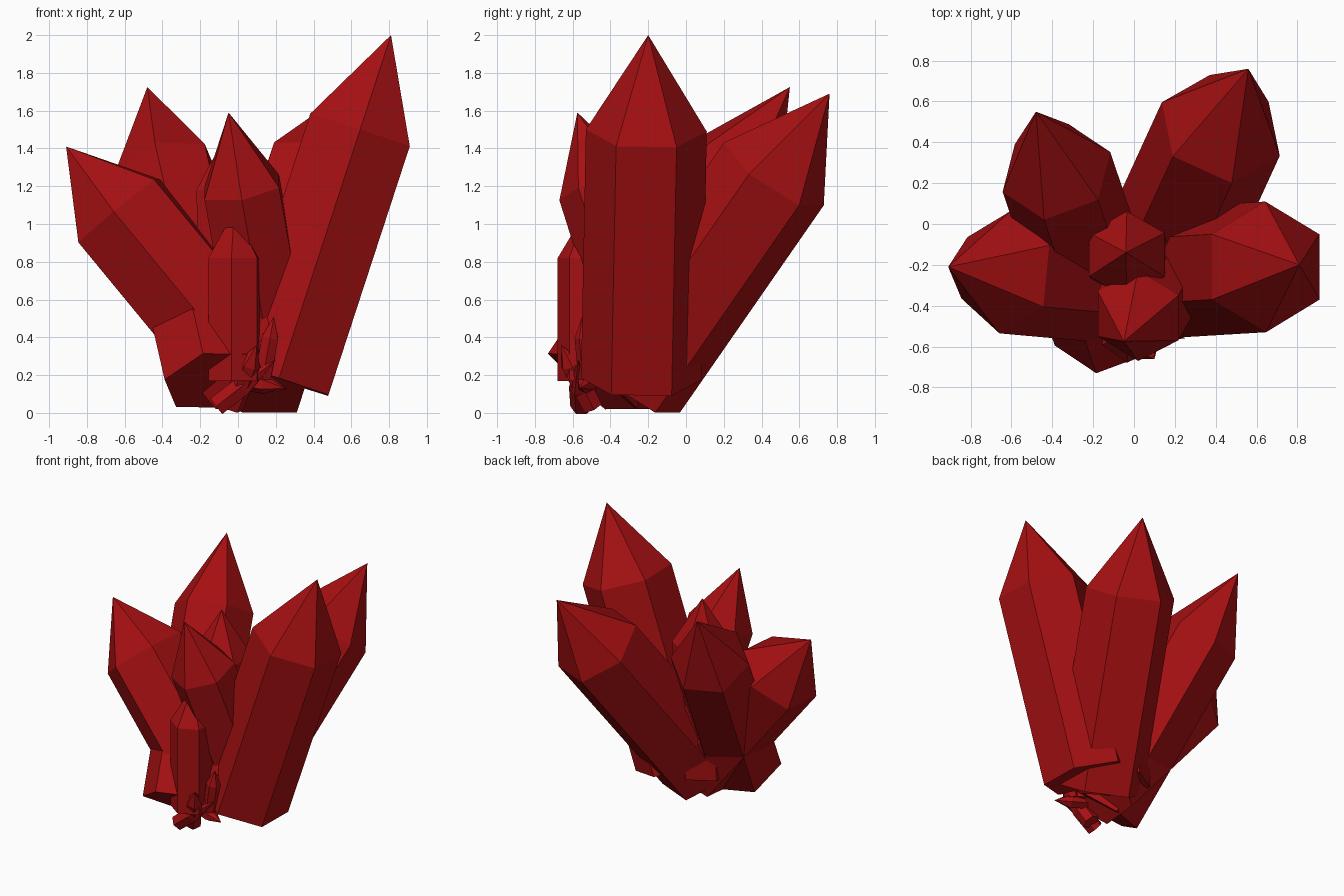
import bpy
import bmesh
import math
from mathutils import Vector, Matrix

default = bpy.data.objects.get("Cube")
if default:
    bpy.data.objects.remove(default, do_unlink=True)

RED = (0.38, 0.005, 0.006, 1.0)
red = bpy.data.materials.new("deep red crystal")
red.use_nodes = True
red.diffuse_color = RED
red.node_tree.nodes["Principled BSDF"].inputs["Base Color"].default_value = RED


def crystal(name, shoulder, tip, radius, length, corner):
    """Six-sided prism with a pointed end; corner aims one edge of the prism."""
    shoulder, tip = Vector(shoulder), Vector(tip)
    axis = (tip - shoulder).normalized()
    u = Vector(corner)
    u = (u - axis * u.dot(axis)).normalized()
    v = axis.cross(u)
    bm = bmesh.new()
    # prism along the axis, then its top cap is poked out into the point
    ret = bmesh.ops.create_cone(bm, cap_ends=True, segments=6, radius1=radius,
                                radius2=radius, depth=length)
    # turn a corner of the cone onto local +x
    first = ret["verts"][0].co
    turn = Matrix.Rotation(-math.atan2(first.y, first.x), 3, "Z")
    frame = Matrix((u, v, axis)).transposed()
    middle = shoulder - axis * length / 2
    for vert in bm.verts:
        vert.co = middle + frame @ (turn @ vert.co)
    bm.normal_update()
    top = max(bm.faces, key=lambda f: f.calc_center_median().dot(axis))
    bmesh.ops.poke(bm, faces=[top])["verts"][0].co = tip
    mesh = bpy.data.meshes.new(name)
    bm.to_mesh(mesh)
    bm.free()
    mesh.materials.append(red)
    obj = bpy.data.objects.new(name, mesh)
    bpy.context.collection.objects.link(obj)


# Large crystals fanning out of a common base
crystal("left_tall_crystal", (0.645, -0.21, 1.495), (0.81, -0.2, 2.0),
        0.32, 1.385, (0, 1, 0))
crystal("right_leaning_crystal", (-0.63, -0.235, 1.07), (-0.91, -0.21, 1.41),
        0.302, 1.146, (0.03, 0.295, 0))
crystal("back_left_crystal", (0.425, 0.465, 1.265), (0.56, 0.76, 1.69),
        0.317, 1.38, (0.235, 0.135, -0.165))
crystal("back_right_crystal", (-0.38, 0.255, 1.287), (-0.48, 0.55, 1.725),
        0.281, 1.37, (-0.06, -0.235, 0.143))

# Medium crystals in the middle
crystal("front_crystal", (0.02, -0.45, 1.195), (-0.05, -0.575, 1.59),
        0.231, 1.08, (0, -0.231, -0.07))
crystal("centre_crystal", (-0.035, -0.15, 1.18), (-0.04, -0.14, 1.52),
        0.213, 0.98, (0, -1, 0))
crystal("front_short_crystal", (-0.02, -0.53, 0.82), (-0.02, -0.53, 1.07),
        0.15, 0.65, (-0.1, -1, 0))

# Tiny shards around the foot
crystal("upright_shard", (0.17, -0.54, 0.4), (0.19, -0.55, 0.51),
        0.05, 0.24, (0, -1, 0))
crystal("slanted_shard", (0.06, -0.61, 0.26), (0.1, -0.66, 0.36),
        0.06, 0.27, (1, 0, 0))
crystal("low_shard", (0.02, -0.56, 0.14), (0.2, -0.57, 0.28),
        0.06, 0.17, (0, -1, 0))
crystal("side_shard", (0.14, -0.53, 0.15), (0.25, -0.56, 0.13),
        0.05, 0.16, (0, 0, 1))
